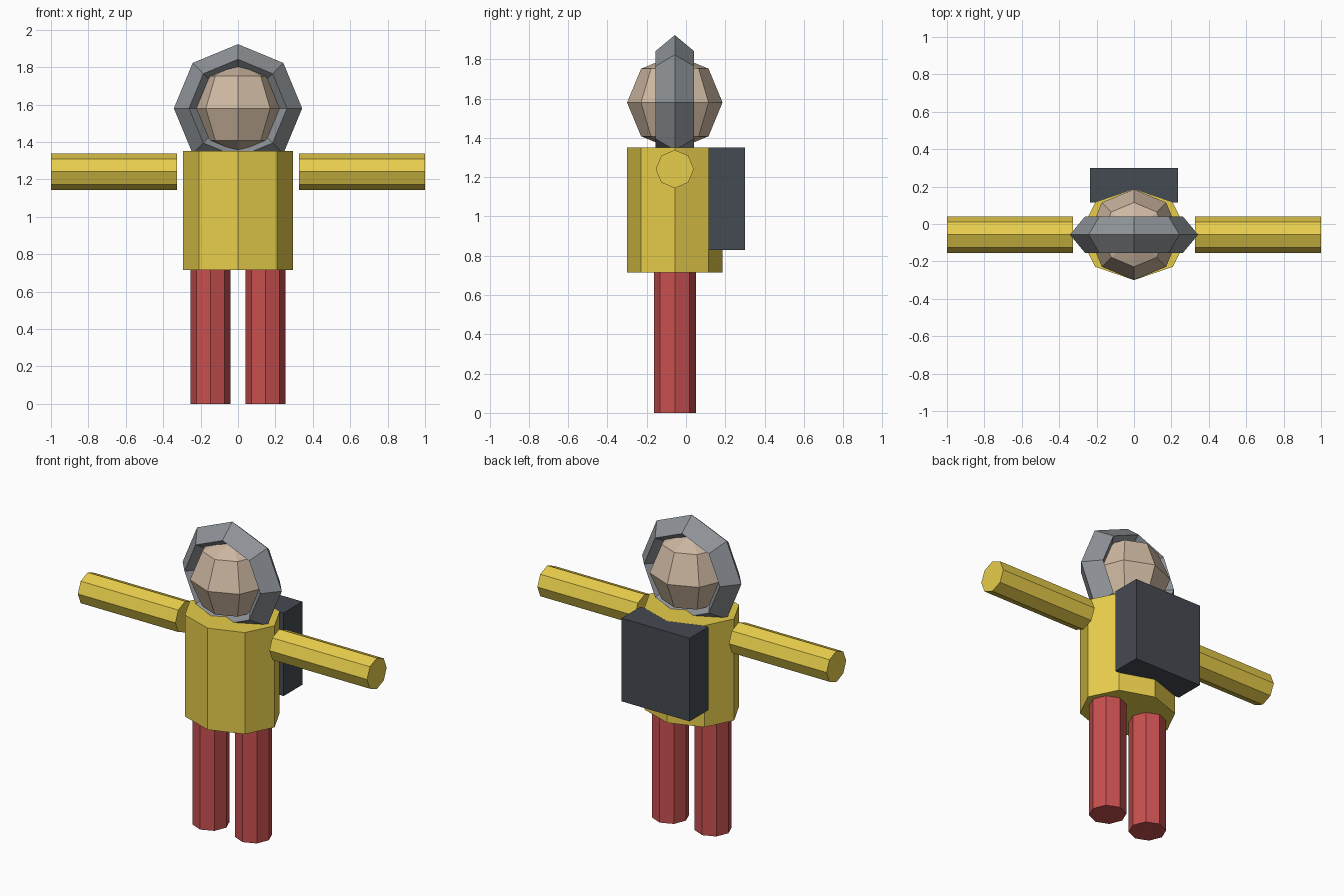
import bpy
from math import pi

if "Cube" in bpy.data.objects:
    bpy.data.objects.remove(bpy.data.objects["Cube"])

CY = -0.057  # depth of the figure's axis


def paint(name, rgb):
    m = bpy.data.materials.new(name)
    m.diffuse_color = (*rgb, 1)
    m.use_nodes = True
    m.node_tree.nodes["Principled BSDF"].inputs["Base Color"].default_value = m.diffuse_color
    return m


YELLOW = paint("yellow", (0.80, 0.61, 0.07))
RED = paint("red", (0.58, 0.08, 0.08))
TAN = paint("tan", (0.62, 0.48, 0.36))
DARK = paint("dark", (0.06, 0.07, 0.085))
STEEL = paint("steel", (0.27, 0.29, 0.31))


def finish(name, mat, scale=(1, 1, 1)):
    o = bpy.context.object
    o.name = name
    o.scale = scale
    o.data.materials.append(mat)
    return o


def prism(name, mat, loc, rx, ry, length, rot=(0, 0, 0)):
    bpy.ops.mesh.primitive_cylinder_add(vertices=8, radius=1, depth=length,
                                        location=loc, rotation=rot)
    return finish(name, mat, (rx, ry, 1))


# Torso
prism("torso", YELLOW, (0, CY, 1.033), 0.293, 0.243, 0.635)

# Legs and arms
for side, s in (("left", -1), ("right", 1)):
    prism(side + "_leg", RED, (s * 0.147, CY, 0.358), 0.107, 0.107, 0.716)
    prism(side + "_arm", YELLOW, (s * 0.6625, CY, 1.241), 0.097, 0.097, 0.675,
          (0, pi / 2, 0))

# Head
bpy.ops.mesh.primitive_uv_sphere_add(segments=8, ring_count=4, radius=0.243,
                                     location=(0, CY, 1.58))
finish("head", TAN)

# Hood ring around the head
bpy.ops.mesh.primitive_torus_add(major_segments=8, minor_segments=4,
                                 major_radius=0.262, minor_radius=0.081,
                                 location=(0, CY, 1.58), rotation=(pi / 2, 0, 0))
finish("hood_ring", STEEL, (1, 1, 1.2))

# Backpack
bpy.ops.mesh.primitive_cube_add(size=1, location=(0, 0.2075, 1.09))
finish("backpack", DARK, (0.47, 0.185, 0.52))
